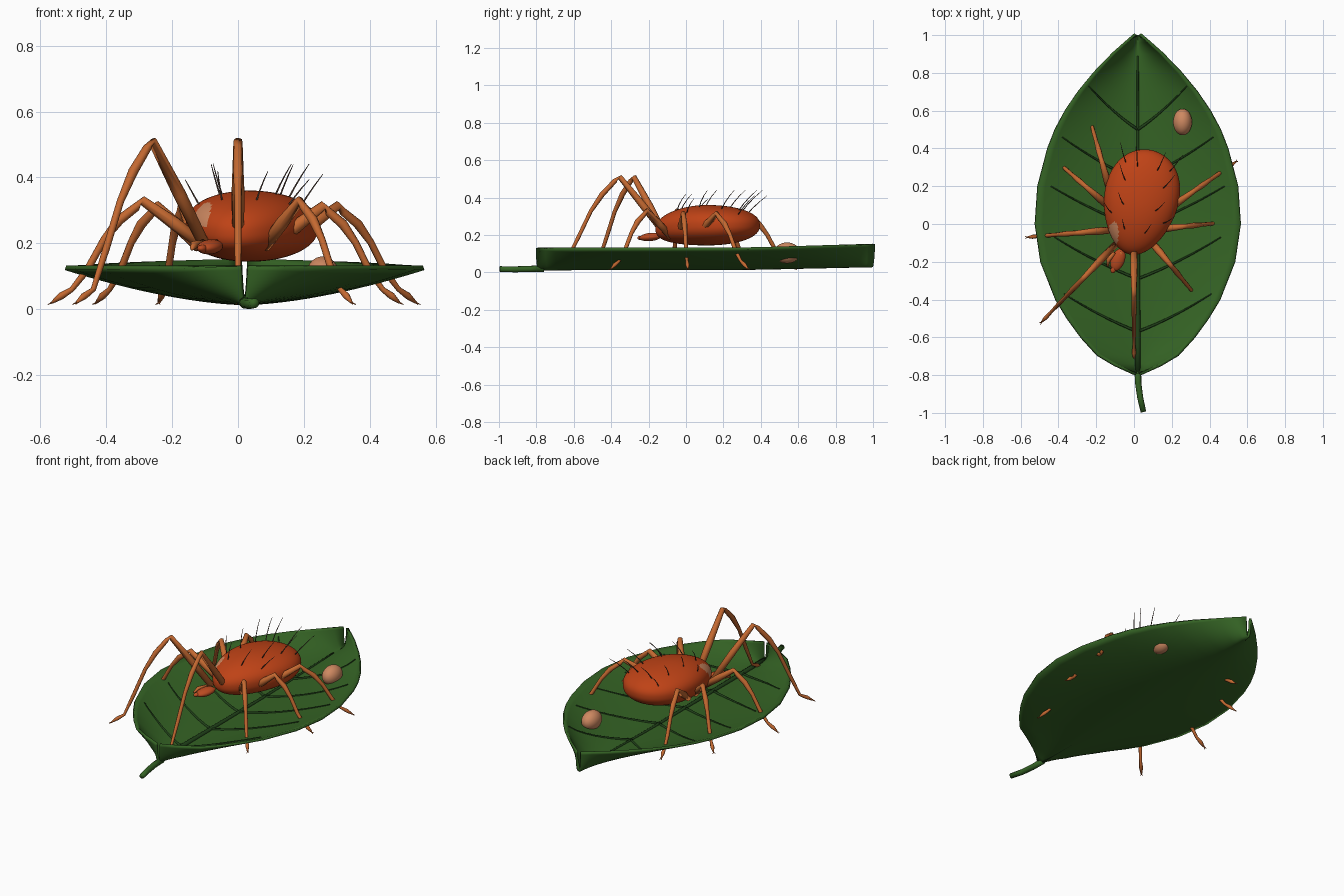
import bpy, bmesh, math
from mathutils import Vector, Matrix

cube = bpy.data.objects.get("Cube")
if cube:
    bpy.data.objects.remove(cube, do_unlink=True)


def material(name, rgb):
    m = bpy.data.materials.new(name)
    m.use_nodes = True
    m.diffuse_color = (*rgb, 1)
    m.node_tree.nodes["Principled BSDF"].inputs["Base Color"].default_value = (*rgb, 1)
    return m


LEAF = material("leaf green", (0.035, 0.125, 0.018))
VEIN = material("vein dark green", (0.015, 0.055, 0.01))
BODY = material("body rust red", (0.52, 0.055, 0.008))
LEG = material("leg orange", (0.55, 0.14, 0.03))
HEAD = material("head red", (0.5, 0.07, 0.015))
PALE = material("pale peach", (0.62, 0.25, 0.12))
HAIR = material("hair brown", (0.1, 0.06, 0.045))


def finish(name, bm, *mats):
    mesh = bpy.data.meshes.new(name)
    bm.to_mesh(mesh)
    bm.free()
    for p in mesh.polygons:
        p.use_smooth = True
    for m in mats:
        mesh.materials.append(m)
    ob = bpy.data.objects.new(name, mesh)
    bpy.context.collection.objects.link(ob)
    return ob


def frame(d):
    return Vector(d).to_track_quat('Z', 'Y').to_matrix()


def tube(bm, pts, radii, sides=8):
    """Sweep a round section along a path and close both ends."""
    pts = [Vector(p) for p in pts]
    rings = []
    for i, (p, r) in enumerate(zip(pts, radii)):
        d = pts[min(i + 1, len(pts) - 1)] - pts[max(i - 1, 0)]
        side = d.cross(Vector((0.13, 0.08, 1))).normalized()
        up = side.cross(d).normalized()
        ring = []
        for k in range(sides):
            a = math.tau * k / sides
            ring.append(bm.verts.new(p + r * (side * math.cos(a) + up * math.sin(a))))
        rings.append(ring)
    for a, b in zip(rings, rings[1:]):
        for k in range(sides):
            n = (k + 1) % sides
            bm.faces.new((a[k], a[n], b[n], b[k]))
    bm.faces.new(rings[0][::-1])
    bm.faces.new(rings[-1])
    bmesh.ops.recalc_face_normals(bm, faces=bm.faces)


def ellipsoid(name, loc, size, mat, rot=(0, 0, 0), detail=24):
    bm = bmesh.new()
    bmesh.ops.create_uvsphere(bm, u_segments=detail, v_segments=detail // 2, radius=1)
    ob = finish(name, bm, mat)
    ob.location, ob.scale, ob.rotation_euler = loc, size, rot
    return ob


# Leaf: cupped section scaled along the outline (y, half width)
CX = 0.02
OUTLINE = [(-0.79, 0.008), (-0.74, 0.12), (-0.69, 0.21), (-0.6, 0.295), (-0.5, 0.37),
           (-0.4, 0.432), (-0.2, 0.512), (0, 0.542), (0.2, 0.528), (0.4, 0.475),
           (0.5, 0.435), (0.6, 0.38), (0.7, 0.31), (0.8, 0.225), (0.9, 0.125),
           (0.96, 0.055), (1.0, 0.008)]


def half_width(y):
    for (y0, w0), (y1, w1) in zip(OUTLINE, OUTLINE[1:]):
        if y <= y1:
            return w0 + (w1 - w0) * (y - y0) / (y1 - y0)
    return OUTLINE[-1][1]


def leaf_z(y, t):
    lift = max(0, y - 0.3)
    return 0.026 + 0.022 * lift + (0.106 + 0.008 * lift) * abs(t) ** 1.6


bm = bmesh.new()
steps = 28
rows = []
for y, w in OUTLINE:
    ts = [-1 + 2 * i / steps for i in range(steps + 1)]
    rows.append([bm.verts.new((CX + w * t, y, leaf_z(y, t))) for t in ts])
for a, b in zip(rows, rows[1:]):
    for i in range(steps):
        bm.faces.new((a[i], a[i + 1], b[i + 1], b[i]))
leaf = finish("leaf_blade", bm, LEAF)
solid = leaf.modifiers.new("thickness", 'SOLIDIFY')
solid.thickness = 0.014
solid.offset = -1
bpy.context.view_layer.objects.active = leaf
leaf.select_set(True)
bpy.ops.object.shade_smooth_by_angle(angle=math.radians(40))

# Midrib and paired side veins lying on the blade
bm = bmesh.new()
n = 12
mid = [-0.78 + 1.67 * i / n for i in range(n + 1)]
tube(bm, [(CX, y, leaf_z(y, 0)) for y in mid],
     [0.016 - 0.011 * i / n for i in range(n + 1)])
for y0, reach, rise in ((-0.57, 0.39, 0.2), (-0.29, 0.44, 0.22), (-0.02, 0.46, 0.22),
                        (0.23, 0.4, 0.23), (0.5, 0.26, 0.23)):
    for s in (-1, 1):
        path = []
        for i in range(9):
            f = i / 8
            y = y0 + rise * (0.75 * f + 0.25 * f * f)
            path.append((CX + s * reach * f, y, leaf_z(y, reach * f / half_width(y)) + 0.001))
        tube(bm, path, [0.008 - 0.005 * i / 8 for i in range(9)], 6)
finish("leaf_veins", bm, VEIN)

# Stalk
bm = bmesh.new()
tube(bm, [(0.02, -0.76, 0.02), (0.022, -0.84, 0.018), (0.033, -0.92, 0.016), (0.05, -0.995, 0.018)],
     [0.018, 0.017, 0.016, 0.015], 10)
finish("leaf_stalk", bm, LEAF)

# Body: egg, broad at the back, with a pale patch on one shoulder
CENTRE = Vector((0.035, 0.115, 0.252))
TURN = Matrix.Rotation(-0.2, 3, 'Z')


def body_point(v):
    x, y, z = v
    zz = math.copysign(abs(z) ** 0.85, z)
    p = Vector((0.196 * x * (1 + 0.15 * y), 0.282 * y, 0.108 * zz))
    p.z -= 0.022 * max(0, -y) ** 2
    return CENTRE + TURN @ p


bm = bmesh.new()
bmesh.ops.create_uvsphere(bm, u_segments=112, v_segments=72, radius=1)
for v in bm.verts:
    v.co = body_point(v.co)
for f in bm.faces:
    c = f.calc_center_median()
    if c.z > 0.25 and ((c.x + 0.108) / 0.027) ** 2 + ((c.y + 0.05) / 0.06) ** 2 < 1:
        f.material_index = 1
finish("body", bm, BODY, PALE)

# Head with mouthparts
ellipsoid("head", (-0.085, -0.19, 0.189), (0.036, 0.062, 0.022), HEAD, (0.1, 0, -0.35))
ellipsoid("snout", (-0.108, -0.238, 0.184), (0.015, 0.024, 0.012), HEAD, (0, 0, -0.35), 16)
bm = bmesh.new()
for x, x1 in ((-0.105, -0.14), (-0.065, -0.085)):
    tube(bm, [(x, -0.15, 0.2), ((x + x1) / 2 - 0.012, -0.19, 0.195), (x1, -0.225, 0.182)],
         [0.012, 0.012, 0.005])
finish("feelers", bm, LEG)

# Legs: attachment x, y, foot x, y, knee height
LEGS = {
    "left_leg_1": (0.0, -0.1, 0.0, -0.72, 0.51),
    "left_leg_2": (0.08, -0.08, 0.345, -0.4, 0.33),
    "left_leg_3": (0.1, -0.03, 0.49, 0.01, 0.315),
    "left_leg_4": (0.14, 0.05, 0.54, 0.33, 0.315),
    "right_leg_1": (-0.1, -0.11, -0.49, -0.52, 0.51),
    "right_leg_2": (-0.1, -0.03, -0.565, -0.07, 0.33),
    "right_leg_3": (-0.12, 0.08, -0.43, 0.35, 0.315),
    "right_leg_4": (-0.12, 0.15, -0.24, 0.58, 0.315),
}
for name, (ax, ay, fx, fy, h) in LEGS.items():
    def at(f, z):
        return Vector((ax + (fx - ax) * f, ay + (fy - ay) * f, z))
    bm = bmesh.new()
    joints = [at(0, 0.19), at(0.2, 0.19 + 0.5 * (h - 0.19)), at(0.41, h), at(0.45, h - 0.02),
              at(0.56, 0.82 * h), at(0.66, 0.64 * h), at(0.77, 0.36 * h),
              at(0.87, 0.06), at(0.94, 0.04), at(1, 0.02)]
    tube(bm, joints, [0.018, 0.02, 0.014, 0.013, 0.015, 0.011, 0.011, 0.008, 0.011, 0.004])
    # Small split claw
    out = (at(1, 0) - at(0, 0)).normalized()
    side = Vector((-out.y, out.x, 0))
    for s in (-1, 1):
        tube(bm, [joints[-1], joints[-1] + 0.012 * out + s * 0.007 * side - Vector((0, 0, 0.006))],
             [0.003, 0.001], 5)
    finish(name, bm, LEG)

# Bristles: mirrored rows sweeping up, out and back
bm = bmesh.new()
for across, along, length in ((0.3, -0.55, 0.1), (0.45, -0.1, 0.11), (0.75, -0.3, 0.1),
                              (0.5, 0.35, 0.13), (0.25, 0.65, 0.14), (0.55, 0.68, 0.14)):
    for s in (-1, 1):
        up = math.sqrt(max(0, 1 - across ** 2 - along ** 2))
        root = body_point((s * across, along, up))
        lean = TURN @ Vector((s * across * 0.6, 0.25 + 0.4 * max(0, along), 0.7)).normalized()
        droop = TURN @ Vector((0, 0.02, -0.006))
        path = [root + lean * length * f + droop * f * f for f in (-0.05, 0.3, 0.65, 1)]
        tube(bm, path, [0.003, 0.0025, 0.002, 0.001], 5)
finish("bristles", bm, HAIR)

# Egg resting on the leaf
ellipsoid("egg", (0.257, 0.54, 0.104), (0.05, 0.07, 0.056), PALE, (0, 0, 0), 32)
